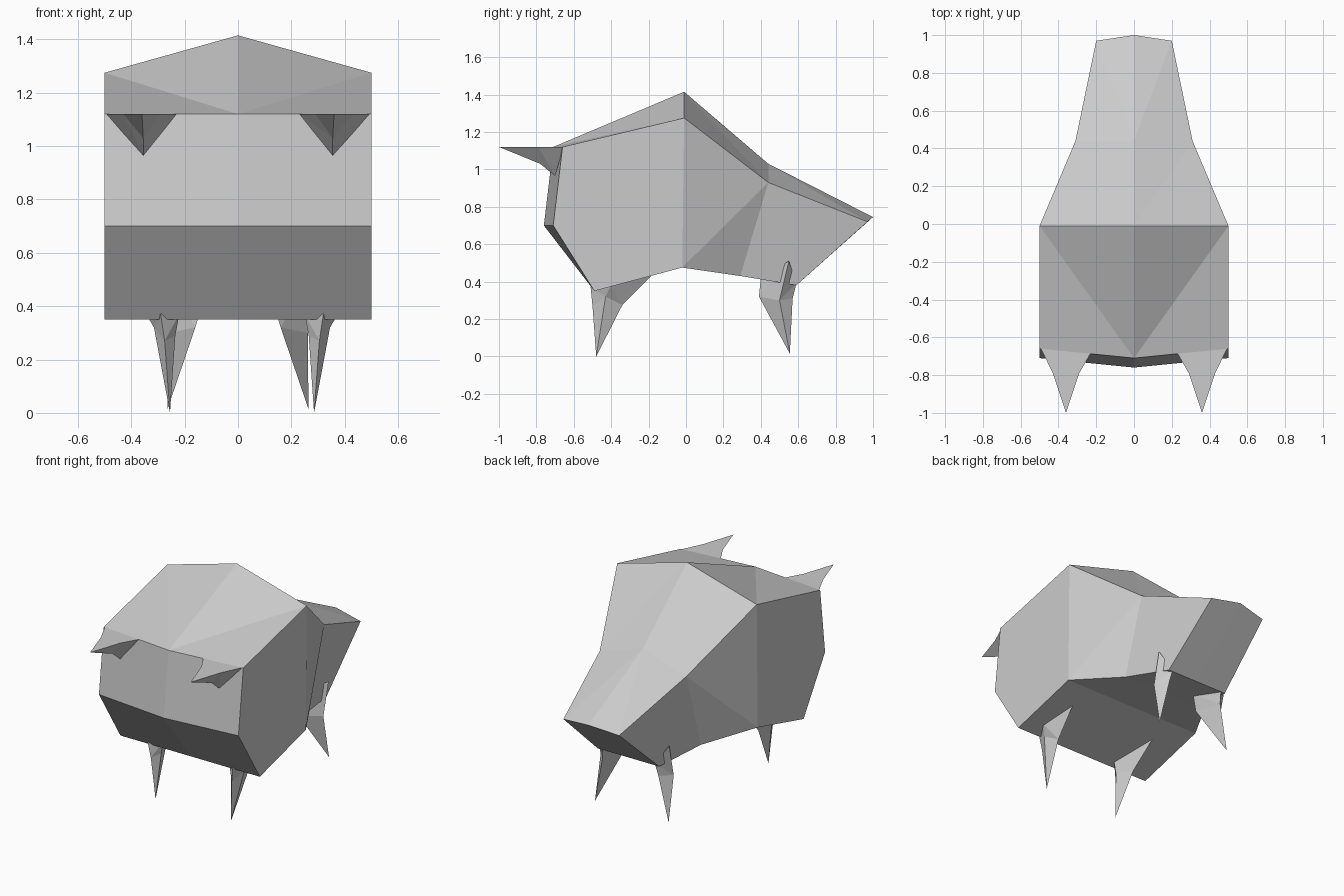
import bpy
import bmesh

if "Cube" in bpy.data.objects:
    bpy.data.objects.remove(bpy.data.objects["Cube"])

grey = bpy.data.materials.new("plain grey")
grey.diffuse_color = (0.6, 0.6, 0.6, 1)
grey.use_nodes = True
grey.node_tree.nodes["Principled BSDF"].inputs["Base Color"].default_value = grey.diffuse_color


def make(name, verts, faces):
    """Flat-shaded part with outward normals."""
    bm = bmesh.new()
    vs = [bm.verts.new(v) for v in verts]
    for f in faces:
        bm.faces.new([vs[i] for i in f])
    bmesh.ops.remove_doubles(bm, verts=bm.verts, dist=0.0005)
    bmesh.ops.recalc_face_normals(bm, faces=bm.faces)
    me = bpy.data.meshes.new(name)
    bm.to_mesh(me)
    bm.free()
    me.materials.append(grey)
    ob = bpy.data.objects.new(name, me)
    bpy.context.collection.objects.link(ob)
    return ob


def spike(name, base, mid, tip, sx=1, dx=0):
    """Bent spike: base ring, middle ring, pointed tip."""
    n = len(base)
    verts = [(sx * x + dx, y, z) for x, y, z in base + mid + [tip]]
    faces = [list(range(n))]
    for i in range(n):
        j = (i + 1) % n
        faces += [(i, j, n + j), (i, n + j, n + i), (n + i, n + j, 2 * n)]
    return make(name, verts, faces)


# Body: side outline (x, y, z) and matching centre line (y, z)
side = [(.5, -.66, 1.12), (.5, -.01, 1.275), (.31, .44, .93), (.2, .97, .72),
        (.22, .59, .38), (.31, .29, .43), (.5, -.02, .475), (.5, -.49, .35),
        (.5, -.71, .70)]
centre = [(-.71, 1.12), (-.01, 1.415), (.44, 1.03), (1.0, .745),
          (.59, .38), (.29, .43), (-.02, .475), (-.49, .35), (-.76, .70)]
verts, faces = [], []
for s in (1, -1):
    o = len(verts)
    verts += [(s * x, y, z) for x, y, z in side]
    verts += [(0, y, z) for y, z in centre]
    for i in range(9):                       # strip from outline to centre
        j = (i + 1) % 9
        a, b, c, d = o + i, o + j, o + 9 + j, o + 9 + i
        if i == 0:                           # brow folds along its diagonal
            faces += [(a, b, d), (b, c, d)]
        else:
            faces += [(a, b, d), (b, c, d)] if i in (1, 2) else [(a, b, c, d)]
    # cheek, shoulder and flank panels
    for f in ((0, 1, 6, 7, 8), (1, 2, 6), (2, 5, 6), (2, 3, 4, 5)):
        faces.append([o + i for i in f])
make("body", verts, faces)

# Brow horns and legs, mirrored left and right
for sx, tag in ((1, "right"), (-1, "left")):
    spike("horn_" + tag,
          [(.495, -.655, 1.12), (.23, -.685, 1.12), (.355, -.70, .965)],
          [(.43, -.79, 1.12), (.29, -.79, 1.12), (.355, -.78, 1.03)],
          (.36, -1.0, 1.12), sx)
    spike("front_leg_" + tag,
          [(.32, -.51, .37), (.38, -.40, .38), (.33, -.18, .435),
           (.25, -.45, .37)],
          [(.305, -.50, .27), (.345, -.43, .32), (.31, -.34, .275),
           (.265, -.45, .29)],
          (.285, -.48, 0), sx, 0 if sx > 0 else .03)
    spike("rear_leg_" + tag,
          [(.265, .55, .51), (.13, .40, .42), (.19, .59, .39)],
          [(.262, .50, .30), (.16, .39, .32), (.20, .57, .31)],
          (.264, .555, .015), sx)
